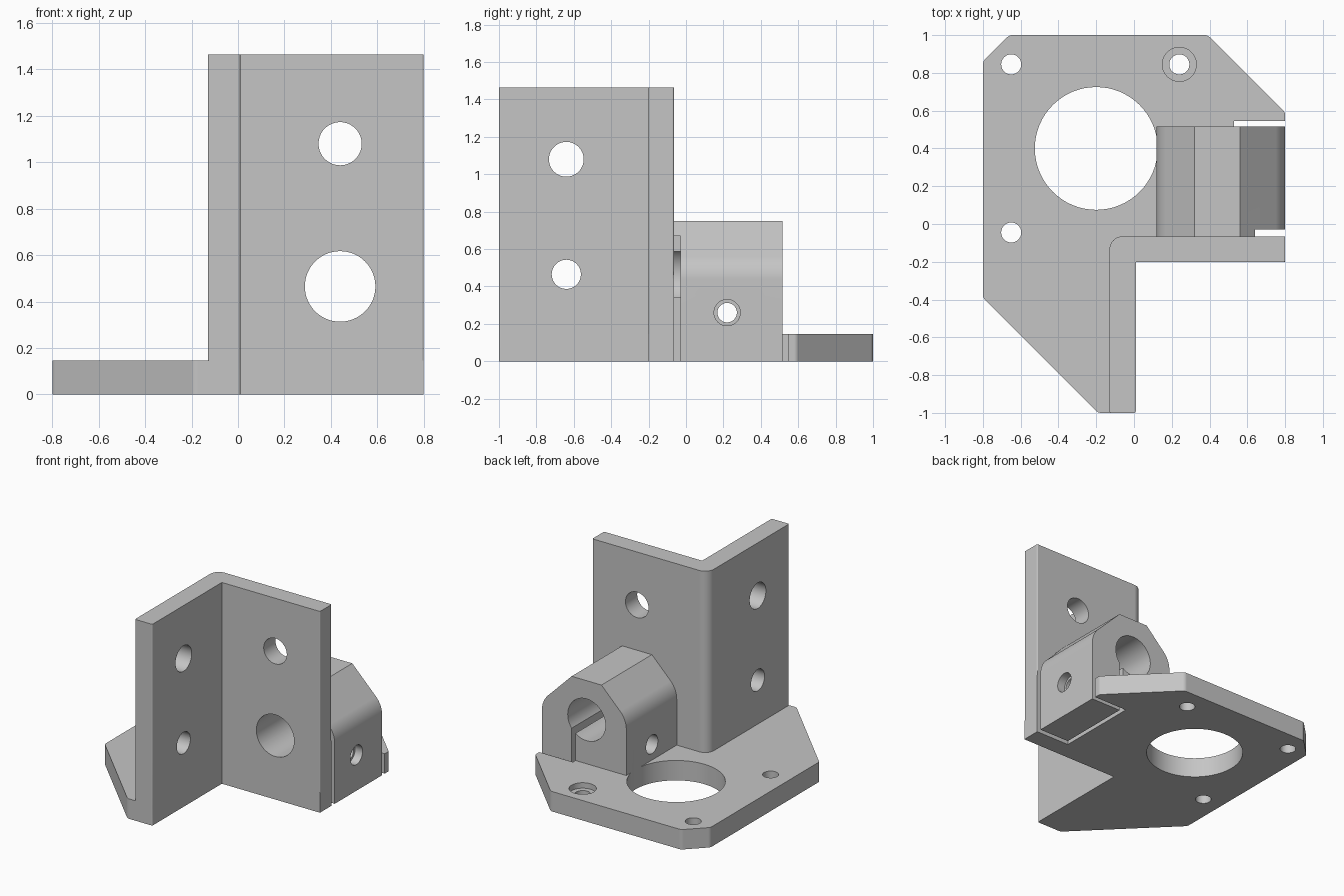
import bpy, bmesh, math
from mathutils import Vector

cube = bpy.data.objects.get("Cube")
if cube:
    bpy.data.objects.remove(cube, do_unlink=True)

grey = bpy.data.materials.new("plain_grey")
grey.use_nodes = True
colour = (0.56, 0.56, 0.56, 1)
grey.diffuse_color = colour
grey.node_tree.nodes["Principled BSDF"].inputs["Base Color"].default_value = colour

AXES = {"x": lambda u, v, w: (w, u, v),
        "y": lambda u, v, w: (u, w, v),
        "z": lambda u, v, w: (u, v, w)}


def rounded(corners, steps=8):
    """Outline from (u, v, radius) corners, each filleted by its radius."""
    out = []
    for i, (u, v, r) in enumerate(corners):
        p = Vector((u, v))
        if r == 0:
            out.append(p)
            continue
        a = (Vector(corners[i - 1][:2]) - p).normalized()
        b = (Vector(corners[(i + 1) % len(corners)][:2]) - p).normalized()
        half = a.angle(b) / 2
        centre = p + (a + b).normalized() * (r / math.sin(half))
        start = p + a * (r / math.tan(half)) - centre
        end = p + b * (r / math.tan(half)) - centre
        sweep = math.pi - 2 * half
        for k in range(steps + 1):
            t = k / steps
            arc = (start * math.sin((1 - t) * sweep) + end * math.sin(t * sweep)) / math.sin(sweep)
            out.append(centre + arc)
    return out


def circle(u, v, r, n=64):
    return [(u + r * math.cos(2 * math.pi * k / n), v + r * math.sin(2 * math.pi * k / n))
            for k in range(n)]


def prism(name, outline, axis, lo, hi):
    bm = bmesh.new()
    place = AXES[axis]
    low = [bm.verts.new(place(u, v, lo)) for u, v in outline]
    high = [bm.verts.new(place(u, v, hi)) for u, v in outline]
    bm.faces.new(low)
    bm.faces.new(high)
    n = len(low)
    for i in range(n):
        j = (i + 1) % n
        bm.faces.new((low[i], low[j], high[j], high[i]))
    bmesh.ops.recalc_face_normals(bm, faces=bm.faces)
    mesh = bpy.data.meshes.new(name)
    bm.to_mesh(mesh)
    bm.free()
    mesh.materials.append(grey)
    obj = bpy.data.objects.new(name, mesh)
    bpy.context.collection.objects.link(obj)
    return obj


def box(name, x0, x1, y0, y1, z0, z1):
    return prism(name, [(x0, y0), (x1, y0), (x1, y1), (x0, y1)], "z", z0, z1)


def combine(target, tool, operation):
    mod = target.modifiers.new("combine", "BOOLEAN")
    mod.operation = operation
    mod.solver = "EXACT"
    mod.object = tool
    bpy.context.view_layer.objects.active = target
    bpy.ops.object.modifier_apply(modifier=mod.name)
    bpy.data.objects.remove(tool, do_unlink=True)


# Base plate with clipped corners
bracket = prism("motor_mount_bracket", rounded([
    (-0.66, 1, 0.04), (0.39, 1, 0.04), (0.8, 0.59, 0.03), (0.8, -0.2, 0), (0.01, -0.2, 0),
    (0.01, -1, 0.01), (-0.19, -1, 0.04), (-0.8, -0.39, 0.04), (-0.8, 0.86, 0.04)]),
    "z", 0, 0.145)

# Upright corner wall, L-shaped in plan
wall = prism("corner_wall", rounded([
    (-0.13, -1, 0.01), (0.01, -1, 0.01), (0.01, -0.2, 0), (0.8, -0.2, 0.008),
    (0.8, -0.065, 0.008), (-0.13, -0.065, 0.07)]), "z", 0, 1.465)
combine(bracket, wall, "UNION")

# Rod clamp block behind the wall
clamp = prism("rod_clamp", rounded([
    (0.12, 0, 0), (0.8, 0, 0), (0.8, 0.51, 0.17), (0.56, 0.75, 0),
    (0.32, 0.75, 0), (0.12, 0.55, 0.17)]), "y", -0.1, 0.515)
combine(bracket, clamp, "UNION")

# Slits that free the clamp jaw
for slit in ((0.53, 0.9, 0.515, 0.545, -0.1, 0.2),
             (0.53, 0.9, -0.065, -0.03, -0.1, 0.67),
             (0.53, 0.56, -0.05, 0.53, -0.1, 0.45)):
    combine(bracket, box("slit_cutter", *slit), "DIFFERENCE")

# Round holes: axis, centre, radius, start, end
holes = [
    ("z", -0.2, 0.4, 0.325, -0.1, 0.3),       # motor opening
    ("z", -0.65, 0.845, 0.053, -0.1, 0.3),    # plate screws
    ("z", -0.65, -0.045, 0.053, -0.1, 0.3),
    ("z", 0.24, 0.845, 0.053, -0.1, 0.3),
    ("z", 0.24, 0.845, 0.09, 0.105, 0.3),     # recessed screw head
    ("y", 0.44, 1.08, 0.093, -0.4, 0.2),      # wall screw
    ("y", 0.44, 0.465, 0.152, -0.4, 0.7),     # rod bore
    ("x", -0.64, 1.08, 0.093, -0.3, 0.2),     # side wall screws
    ("x", -0.64, 0.465, 0.078, -0.3, 0.2),
    ("x", 0.22, 0.26, 0.052, 0, 0.95),        # clamp screw
    ("x", 0.22, 0.26, 0.07, 0.74, 0.95),
    ("x", 0.22, 0.26, 0.068, 0, 0.25),
]
for axis, u, v, r, lo, hi in holes:
    combine(bracket, prism("hole_cutter", circle(u, v, r), axis, lo, hi), "DIFFERENCE")

# Smooth round surfaces, crisp edges
bpy.ops.object.select_all(action="DESELECT")
bracket.select_set(True)
bpy.context.view_layer.objects.active = bracket
bpy.ops.object.shade_smooth_by_angle(angle=math.radians(30))
weighted = bracket.modifiers.new("even_shading", "WEIGHTED_NORMAL")
weighted.keep_sharp = True
